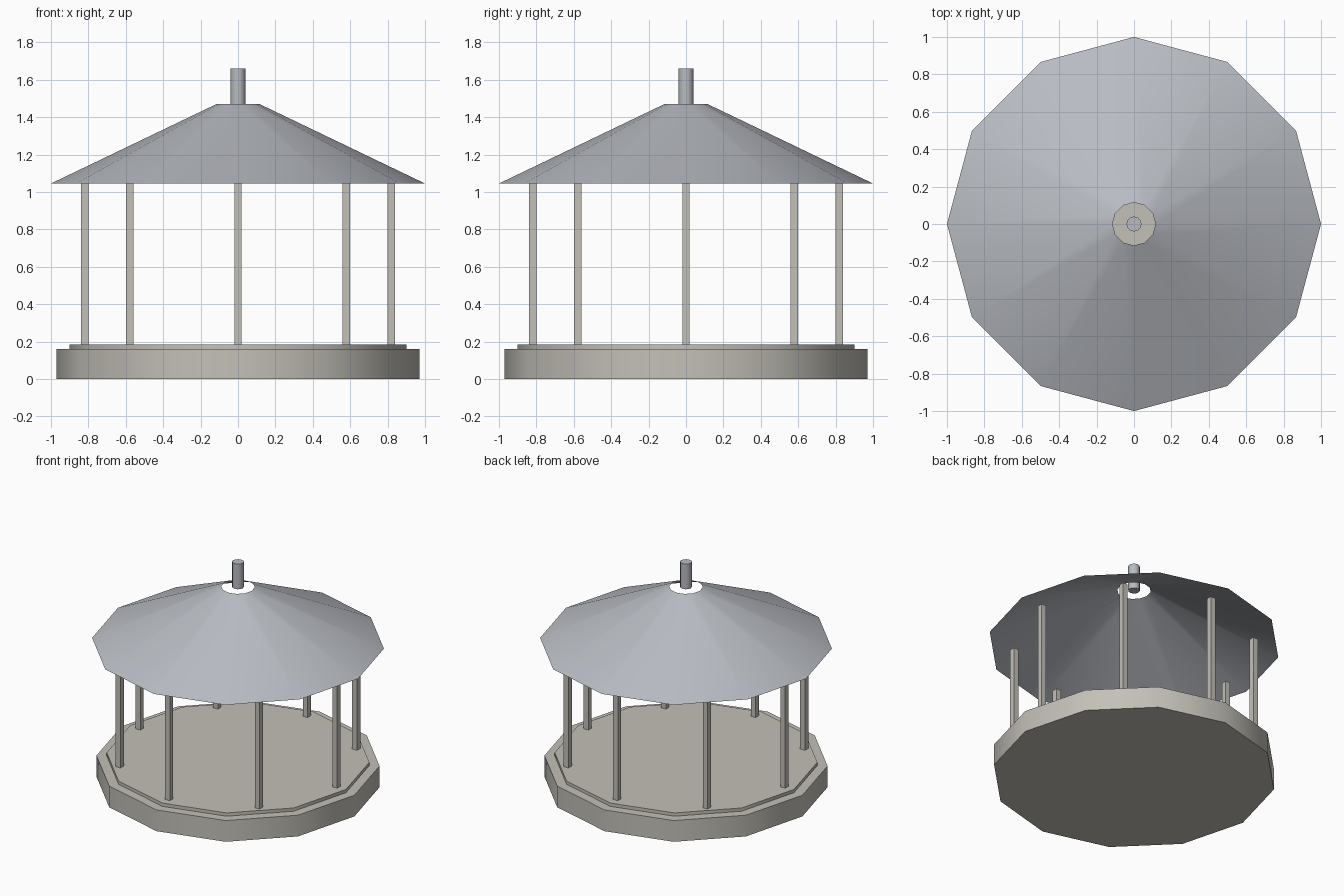
import bpy, math

if "Cube" in bpy.data.objects:
    bpy.data.objects.remove(bpy.data.objects["Cube"])


def material(name, rgb):
    m = bpy.data.materials.new(name)
    m.diffuse_color = (*rgb, 1)
    m.use_nodes = True
    m.node_tree.nodes["Principled BSDF"].inputs["Base Color"].default_value = m.diffuse_color
    return m


stone = material("warm_stone", (0.55, 0.53, 0.48))
metal = material("roof_metal", (0.48, 0.50, 0.54))


def finish(name, mat, smooth=True):
    ob = bpy.context.object
    ob.name = name
    ob.data.materials.append(mat)
    if smooth:
        bpy.ops.object.shade_smooth_by_angle(angle=math.radians(40))
    return ob


def prism(name, r1, r2, z0, z1, mat, fill='NGON', sides=12):
    # a vertex of the primitive lies on the +y axis, so 12 sides also hit the x axis
    bpy.ops.mesh.primitive_cone_add(vertices=sides, radius1=r1, radius2=r2, depth=z1 - z0,
                                    end_fill_type=fill, location=(0, 0, (z0 + z1) / 2))
    return finish(name, mat)


# Stepped twelve-sided platform
prism("platform_base", 0.97, 0.97, 0.0, 0.16, stone)
prism("platform_floor", 0.90, 0.90, 0.16, 0.185, stone)

# Ring of eight square posts
POST_BOTTOM, POST_TOP = 0.185, 1.045
for i in range(8):
    a = i * math.pi / 4
    bpy.ops.mesh.primitive_cube_add(
        size=1, location=(0.82 * math.cos(a), 0.82 * math.sin(a), (POST_BOTTOM + POST_TOP) / 2))
    bpy.context.object.scale = (0.04, 0.04, POST_TOP - POST_BOTTOM)
    finish(f"post_{i + 1}", stone, smooth=False)

# Open roof shell with a hole at the crown
prism("roof", 1.0, 0.115, 1.045, 1.47, metal, fill='NOTHING')

# Finial above the crown opening
prism("roof_finial", 0.04, 0.04, 1.47, 1.66, metal)
